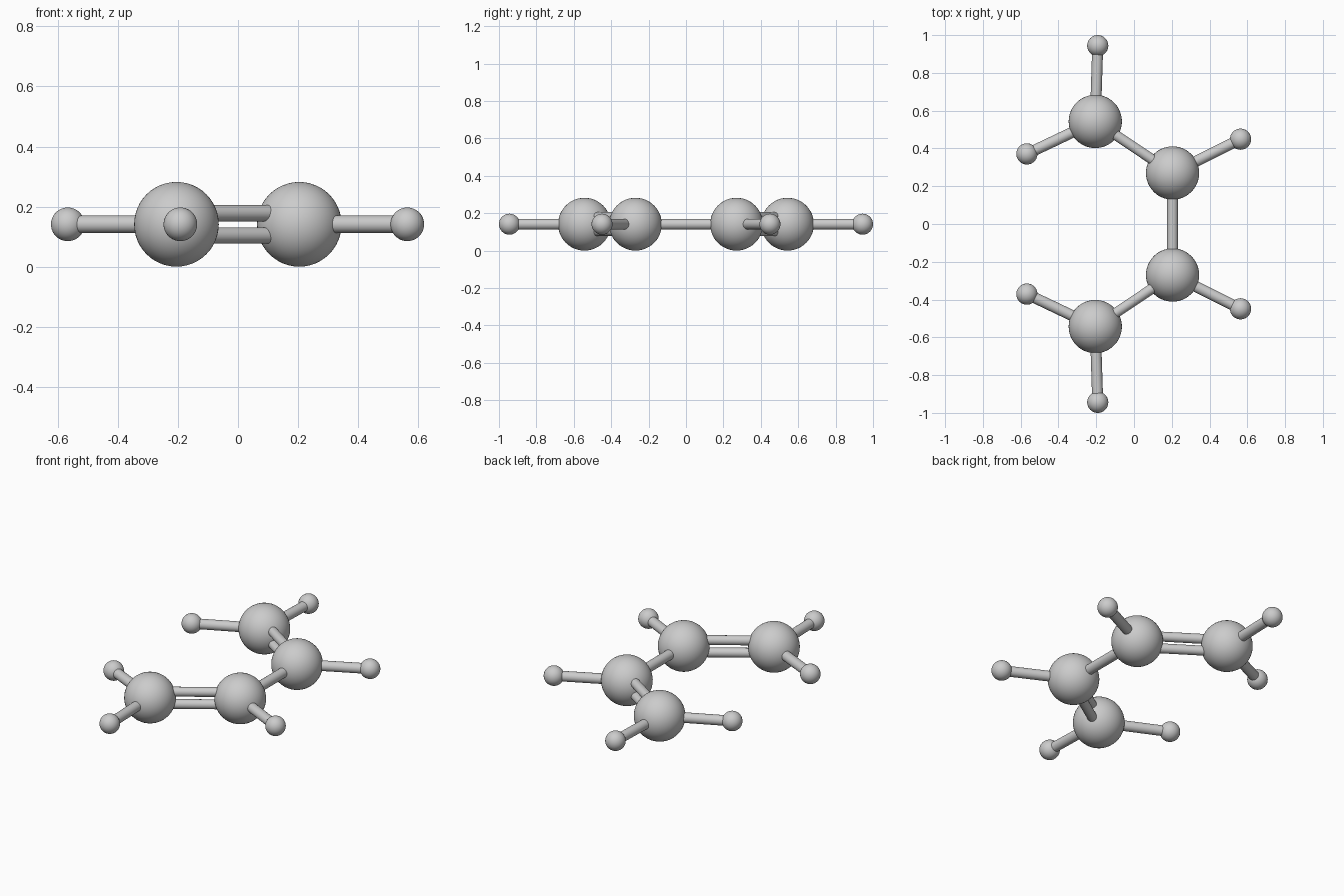
import bpy
from mathutils import Vector

if "Cube" in bpy.data.objects:
    bpy.data.objects.remove(bpy.data.objects["Cube"])

Z = 0.141              # plane of the flat molecule
R_CARBON, R_HYDROGEN = 0.141, 0.056
R_SINGLE, R_DOUBLE, DOUBLE_GAP = 0.029, 0.027, 0.037


def smooth(obj, name):
    obj.name = name
    bpy.ops.object.shade_smooth_by_angle()


def atom(name, p, radius):
    bpy.ops.mesh.primitive_uv_sphere_add(segments=48, ring_count=24, radius=radius, location=p)
    smooth(bpy.context.object, name)


def bond(name, a, b, radius, dz=0.0):
    a, b = Vector(a), Vector(b)
    d = b - a
    mid = (a + b) / 2 + Vector((0, 0, dz))
    bpy.ops.mesh.primitive_cylinder_add(vertices=24, radius=radius, depth=d.length, location=mid,
                                        rotation=d.to_track_quat('Z', 'Y').to_euler())
    smooth(bpy.context.object, name)


# Each half of the chain is mirrored across y = 0
for side, s in (("back", 1), ("front", -1)):
    end = (-0.205, s * 0.543, Z)
    inner = (0.204, s * 0.270, Z)
    atom(f"end_carbon_{side}", end, R_CARBON)
    atom(f"inner_carbon_{side}", inner, R_CARBON)

    # Double bond: two rods stacked in z
    for level, k in (("upper", 1), ("lower", -1)):
        bond(f"double_bond_{level}_{side}", end, inner, R_DOUBLE, k * DOUBLE_GAP)

    # Hydrogens with their single bonds
    for label, carbon, x, y in (("outer", end, -0.192, 0.944),
                                ("left", end, -0.567, 0.371),
                                ("right", inner, 0.564, 0.449)):
        p = (x, s * y, Z)
        atom(f"hydrogen_{label}_{side}", p, R_HYDROGEN)
        bond(f"hydrogen_bond_{label}_{side}", carbon, p, R_SINGLE)

# Central single bond
bond("central_bond", (0.204, -0.270, Z), (0.204, 0.270, Z), R_SINGLE)
